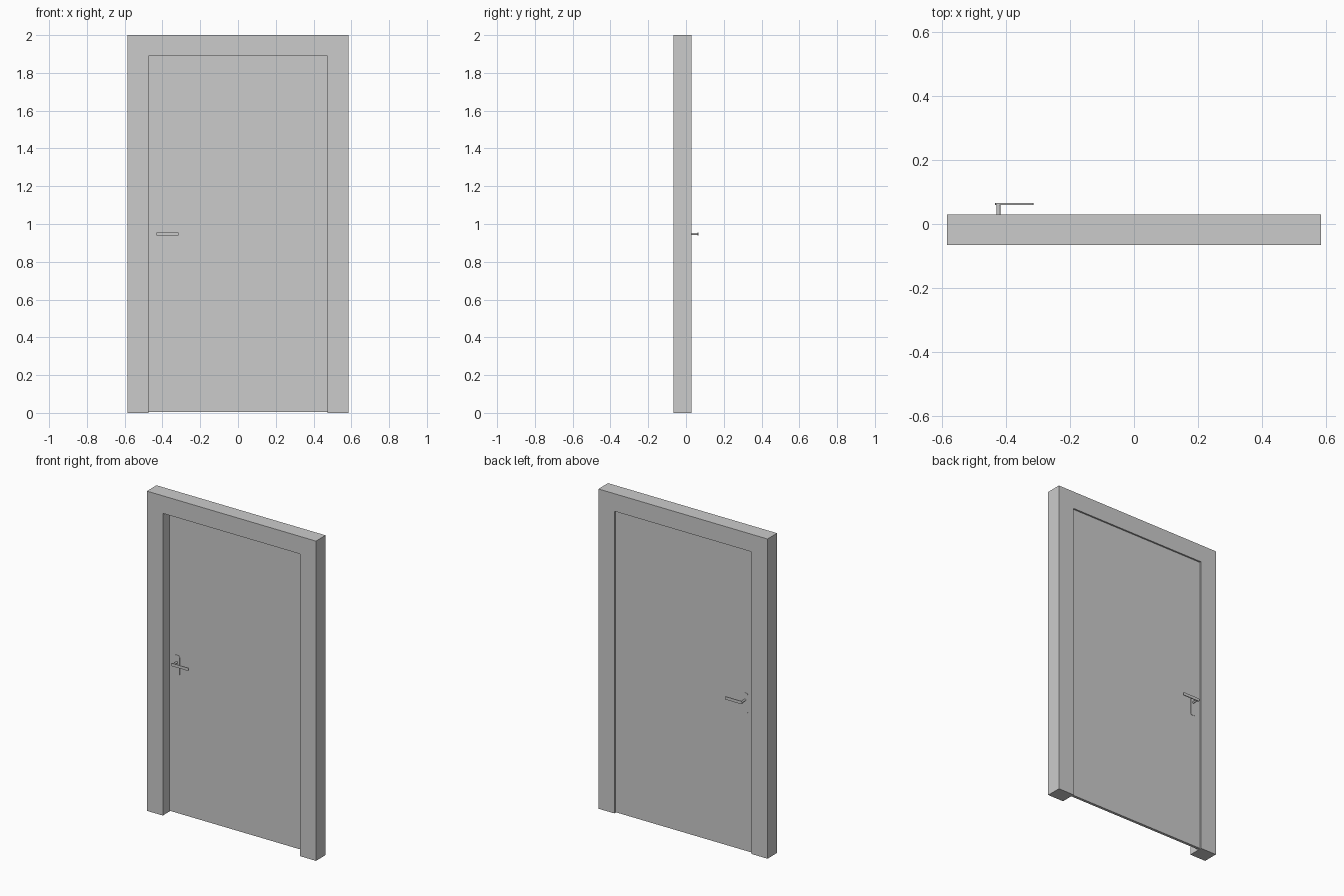
import bpy, bmesh, math

if "Cube" in bpy.data.objects:
    bpy.data.objects.remove(bpy.data.objects["Cube"])

LEAF_FRONT, LEAF_BACK = 0.003, 0.02
REACH = 0.045  # how far each handle stands off the leaf


def extrude_xz(name, points, y0, y1, smooth=False):
    """Extrude an outline in the x-z plane from y0 to y1."""
    bm = bmesh.new()
    face = bm.faces.new([bm.verts.new((x, y0, z)) for x, z in points])
    ext = bmesh.ops.extrude_face_region(bm, geom=[face])
    moved = [v for v in ext["geom"] if isinstance(v, bmesh.types.BMVert)]
    bmesh.ops.translate(bm, verts=moved, vec=(0, y1 - y0, 0))
    bmesh.ops.recalc_face_normals(bm, faces=bm.faces)
    mesh = bpy.data.meshes.new(name)
    bm.to_mesh(mesh)
    bm.free()
    ob = bpy.data.objects.new(name, mesh)
    bpy.context.collection.objects.link(ob)
    if smooth:
        bpy.ops.object.select_all(action='DESELECT')
        ob.select_set(True)
        bpy.context.view_layer.objects.active = ob
        bpy.ops.object.shade_smooth_by_angle(angle=math.radians(35))
    return ob


def rounded_rect(x0, x1, z0, z1, r, steps=6):
    """Outline of a rectangle with rounded corners."""
    pts = []
    corners = [(x1 - r, z1 - r), (x0 + r, z1 - r), (x0 + r, z0 + r), (x1 - r, z0 + r)]
    for q, (cx, cz) in enumerate(corners):
        for i in range(steps + 1):
            a = math.pi / 2 * (q + i / steps)
            pts.append((cx + r * math.cos(a), cz + r * math.sin(a)))
    return pts


def circle(cx, cz, r, n=20):
    return [(cx + r * math.cos(2 * math.pi * i / n),
             cz + r * math.sin(2 * math.pi * i / n)) for i in range(n)]


# Door frame: two jambs and a head in one outline
extrude_xz("door_frame",
           [(-0.585, 0), (-0.475, 0), (-0.475, 1.89), (0.475, 1.89),
            (0.475, 0), (0.585, 0), (0.585, 2), (-0.585, 2)], -0.065, 0.03)

# Thin door leaf, set close to the back of the frame
extrude_xz("door_leaf",
           [(-0.475, 0.004), (0.475, 0.004), (0.475, 1.89), (-0.475, 1.89)],
           LEAF_FRONT, LEAF_BACK)

# Plate, post and lever on both sides of the leaf
for side, y, d in (("front", LEAF_FRONT, -1), ("back", LEAF_BACK, 1)):
    extrude_xz(side + "_handle_plate",
               rounded_rect(-0.443, -0.405, 0.862, 0.992, 0.012),
               y, y + d * 0.002, True)
    extrude_xz(side + "_handle_post", circle(-0.424, 0.947, 0.006),
               y, y + d * (REACH - 0.003), True)
    extrude_xz(side + "_handle_lever",
               rounded_rect(-0.434, -0.314, 0.938, 0.956, 0.006),
               y + d * (REACH - 0.005), y + d * REACH, True)
